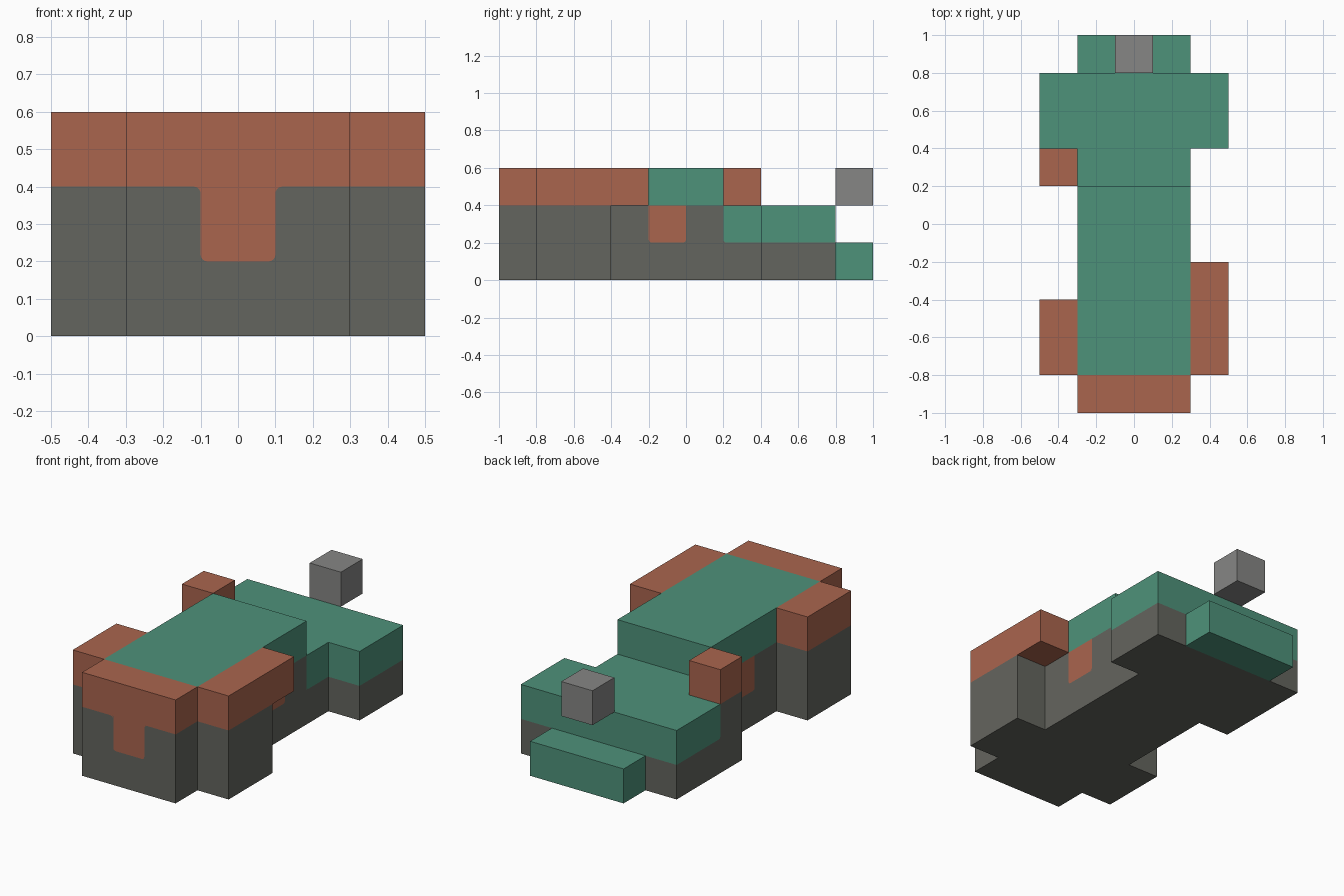
import bpy, bmesh, math
from mathutils import Vector

cube = bpy.data.objects.get("Cube")
if cube:
    bpy.data.objects.remove(cube, do_unlink=True)

CELL = 0.2
ORIGIN = Vector((-0.5, -1.0, 0.0))


def material(name, rgb):
    m = bpy.data.materials.new(name)
    m.use_nodes = True
    m.diffuse_color = (*rgb, 1)
    m.node_tree.nodes["Principled BSDF"].inputs["Base Color"].default_value = (*rgb, 1)
    return m


GREEN = material("sea_green", (0.076, 0.287, 0.195))
RUST = material("rust_orange", (0.402, 0.130, 0.076))
DARK = material("dark_grey", (0.127, 0.130, 0.112))
GREY = material("mid_grey", (0.238, 0.238, 0.232))

# Parts as blocks of cells: (x0, x1, y0, y1, z0, z1); later parts replace earlier ones
PARTS = [
    ("chassis", DARK, [(1, 4, 0, 9, 0, 1), (1, 4, 0, 6, 1, 2)]),
    ("front_left_leg", DARK, [(4, 5, 1, 3, 0, 2)]),
    ("front_right_leg", DARK, [(0, 1, 1, 3, 0, 2)]),
    ("rear_left_leg", DARK, [(4, 5, 7, 9, 0, 1)]),
    ("rear_right_leg", DARK, [(0, 1, 6, 9, 0, 1), (0, 1, 6, 7, 1, 2)]),
    ("rear_deck", GREEN, [(1, 4, 6, 9, 1, 2), (0, 1, 7, 9, 1, 2), (4, 5, 7, 9, 1, 2)]),
    ("rear_step", GREEN, [(1, 4, 9, 10, 0, 1)]),
    ("roof", GREEN, [(1, 4, 1, 6, 2, 3)]),
    ("front_band", RUST, [(1, 4, 0, 1, 2, 3)]),
    ("front_patch", RUST, [(2, 3, 0, 1, 1, 2)]),
    ("left_patch", RUST, [(3, 4, 4, 5, 1, 2)]),
    ("right_patch", RUST, [(1, 2, 4, 5, 1, 2)]),
    ("left_guard", RUST, [(4, 5, 1, 4, 2, 3)]),
    ("right_guard", RUST, [(0, 1, 1, 3, 2, 3)]),
    ("rear_right_block", RUST, [(0, 1, 6, 7, 2, 3)]),
    ("floating_block", GREY, [(2, 3, 9, 10, 2, 3)]),
]


def finish(bm, name, mat):
    mesh = bpy.data.meshes.new(name)
    bm.to_mesh(mesh)
    bm.free()
    mesh.materials.append(mat)
    obj = bpy.data.objects.new(name, mesh)
    bpy.context.collection.objects.link(obj)
    return obj


# Assign each cell to its part
owner = {}
for name, mat, blocks in PARTS:
    for x0, x1, y0, y1, z0, z1 in blocks:
        for x in range(x0, x1):
            for y in range(y0, y1):
                for z in range(z0, z1):
                    owner[x, y, z] = name


# Outer skin of each part, with touching faces left out
for name, mat, _ in PARTS:
    bm = bmesh.new()
    for cell in [c for c, n in owner.items() if n == name]:
        centre = ORIGIN + (Vector(cell) + Vector((0.5, 0.5, 0.5))) * CELL
        for axis in range(3):
            for sign in (-1, 1):
                near = list(cell)
                near[axis] += sign
                if tuple(near) in owner:
                    continue
                n, u, v = Vector(), Vector(), Vector()
                n[axis] = sign
                u[(axis + 1) % 3] = 1
                v = n.cross(u)
                half = CELL / 2
                corners = [n - u - v, n + u - v, n + u + v, n - u + v]
                bm.faces.new([bm.verts.new(centre + c * half) for c in corners])
    bmesh.ops.remove_doubles(bm, verts=bm.verts[:], dist=0.001)
    bmesh.ops.dissolve_limit(bm, angle_limit=math.radians(1),
                             verts=bm.verts[:], edges=bm.edges[:])
    finish(bm, name, mat)


def fillet(name, mat, corner, a, b, normal, radius=0.018):
    """Small painted fillet rounding the meeting of two colours."""
    corner, a, b, normal = map(Vector, (corner, a, b, normal))
    corner = corner + normal * 0.0015
    pts = [corner]
    for i in range(5):
        t = math.pi / 2 * i / 4
        pts.append(corner + radius * (a * (1 - math.sin(t)) + b * (1 - math.cos(t))))
    bm = bmesh.new()
    face = bm.faces.new([bm.verts.new(p) for p in pts])
    face.normal_update()
    if face.normal.dot(normal) < 0:
        face.normal_flip()
    finish(bm, name, mat)


UP, DOWN, BACK, FRONT = (0, 0, 1), (0, 0, -1), (0, 1, 0), (0, -1, 0)

# Rounded paint corners on the front and side patches
for side, s in (("left", 1), ("right", -1)):
    out, inward = (s, 0, 0), (-s, 0, 0)
    fillet(f"front_patch_{side}_foot", DARK, (s * 0.1, -1, 0.2), inward, UP, FRONT)
    fillet(f"front_patch_{side}_flare", RUST, (s * 0.1, -1, 0.4), out, DOWN, FRONT)
    fillet(f"{side}_patch_front_foot", DARK, (s * 0.3, -0.2, 0.2), BACK, UP, out)
    fillet(f"{side}_patch_rear_foot", DARK, (s * 0.3, 0, 0.2), FRONT, UP, out)

# Rounded paint corners of the rear deck
fillet("left_deck_corner", DARK, (0.3, 0.2, 0.2), BACK, UP, (1, 0, 0))
fillet("right_deck_corner", DARK, (-0.5, 0.4, 0.2), BACK, UP, (-1, 0, 0))
